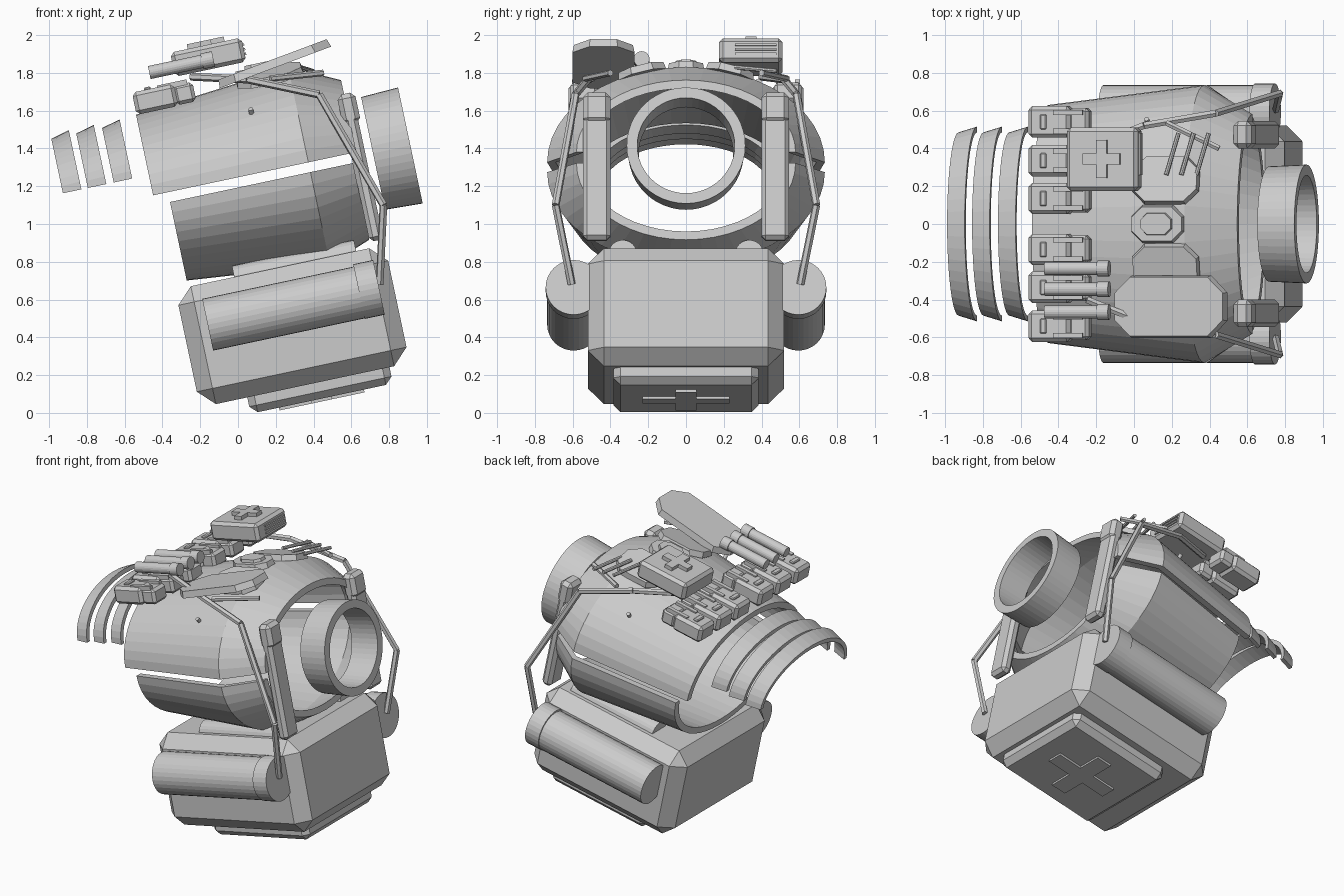
import bpy, bmesh
from math import cos, sin, pi, radians
from mathutils import Matrix, Vector

if "Cube" in bpy.data.objects:
    bpy.data.objects.remove(bpy.data.objects["Cube"], do_unlink=True)

# The whole suit leans: parts are built level, then tilted about y
TILT = Matrix.Rotation(radians(-12), 4, 'Y')
SIDES = ((-1, "right"), (1, "left"))   # -y side and +y side
SIDES = ((-1, "front"), (1, "back"))


def finish(bm, name, matrix=TILT):
    bmesh.ops.recalc_face_normals(bm, faces=bm.faces)
    mesh = bpy.data.meshes.new(name)
    bm.to_mesh(mesh)
    bm.free()
    ob = bpy.data.objects.new(name, mesh)
    ob.matrix_world = matrix
    bpy.context.collection.objects.link(ob)
    return ob


def box(name, x, y, z, bevel=0.0):
    """Chamfered box from (min, max) pairs."""
    bm = bmesh.new()
    size = [b - a for a, b in (x, y, z)]
    mid = [(a + b) / 2 for a, b in (x, y, z)]
    bmesh.ops.create_cube(bm, size=1, matrix=Matrix.Translation(mid) @ Matrix.Diagonal((*size, 1)))
    if bevel:
        bmesh.ops.bevel(bm, geom=bm.edges[:], offset=bevel, segments=1, affect='EDGES')
    return finish(bm, name)


def rod(name, a, b, radius, sides=24, matrix=TILT):
    """Straight cylinder between two points."""
    a, b = Vector(a), Vector(b)
    turn = (b - a).to_track_quat('Z', 'Y').to_matrix().to_4x4()
    bm = bmesh.new()
    bmesh.ops.create_cone(bm, cap_ends=True, segments=sides, radius1=radius, radius2=radius,
                          depth=(b - a).length, matrix=Matrix.Translation((a + b) / 2) @ turn)
    return finish(bm, name, matrix)


def shell(name, rings, base, sign, wall, n=24):
    """Half-ellipse shell lofted along x through (x, half width, height) rings."""
    bm = bmesh.new()
    loops = []
    for x, w, h in rings:
        arcs = []
        for t in (0, wall):
            angles = [pi * i / n for i in range(n + 1)]
            arcs.append([bm.verts.new((x, (w - t) * cos(q), base + sign * (h - t) * sin(q)))
                         for q in angles])
        loops.append(arcs[0] + arcs[1][::-1])
    count = 2 * n + 2
    for p, q in zip(loops, loops[1:]):
        for i in range(count):
            k = (i + 1) % count
            bm.faces.new((p[i], p[k], q[k], q[i]))
    for loop in (loops[0], loops[-1]):
        for i in range(n):
            bm.faces.new((loop[i], loop[i + 1], loop[count - 2 - i], loop[count - 1 - i]))
    return finish(bm, name)


def plate(name, centre, size, cut, rot=Matrix()):
    """Flat panel with cut corners and a chamfered rim."""
    hx, hy, hz = (s / 2 for s in size)
    bm = bmesh.new()
    outline = [(hx, hy - cut), (hx - cut, hy), (cut - hx, hy), (-hx, hy - cut),
               (-hx, cut - hy), (cut - hx, -hy), (hx - cut, -hy), (hx, cut - hy)]
    face = bm.faces.new([bm.verts.new((x, y, -hz)) for x, y in outline])
    top = bmesh.ops.extrude_face_region(bm, geom=[face])
    verts = [v for v in top["geom"] if isinstance(v, bmesh.types.BMVert)]
    bmesh.ops.translate(bm, verts=verts, vec=(0, 0, 2 * hz))
    for v in verts:
        v.co.x *= 1 - 0.4 * hz / hx
        v.co.y *= 1 - 0.4 * hz / hy
    bm.transform(Matrix.Translation(centre) @ rot)
    return finish(bm, name)


def cross(name, x, y, span, arm, z):
    """Plus-shaped raised panel."""
    s, a = span / 2, arm / 2
    bm = bmesh.new()
    pts = [(s, a), (a, a), (a, s), (-a, s), (-a, a), (-s, a),
           (-s, -a), (-a, -a), (-a, -s), (a, -s), (a, -a), (s, -a)]
    face = bm.faces.new([bm.verts.new((x + p, y + q, z[0])) for p, q in pts])
    top = bmesh.ops.extrude_face_region(bm, geom=[face])
    bmesh.ops.translate(bm, vec=(0, 0, z[1] - z[0]),
                        verts=[v for v in top["geom"] if isinstance(v, bmesh.types.BMVert)])
    return finish(bm, name)


# Torso shells
shell("chest_shell", [(-.2, .63, .436), (.64, .735, .515), (.9, .58, .39)], 1.22, 1, .045)
shell("back_shell", [(-.12, .63, .425), (.64, .735, .5), (.87, .58, .415)], 1.167, -1, .045)

# Waist bands
for i, x in enumerate((-.665, -.53, -.39)):
    shell(f"waist_band_{i + 1}", [(x, .485, .295), (x + .1, .515, .32)], 1.33, 1, .03)

# Neck collar
bm = bmesh.new()
profile = [(.985, .305), (1.187, .314), (1.187, .258), (.985, .25)]
rings = [[bm.verts.new((x, r * cos(q), 1.195 + r * sin(q))) for x, r in profile]
         for q in (2 * pi * i / 48 for i in range(48))]
for i, ring in enumerate(rings):
    following = rings[(i + 1) % 48]
    for k in range(4):
        m = (k + 1) % 4
        bm.faces.new((ring[k], ring[m], following[m], following[k]))
finish(bm, "neck_collar")

# Backpack
box("backpack", (-.19, .945), (-.52, .52), (.07, .708), .085)
box("backpack_plate", (.065, .835), (-.385, .385), (-.018, .12), .038)
cross("backpack_cross", .448, 0, .46, .11, (-.033, -.01))

for s, side in SIDES:
    # Canisters and small tubes on the pack
    y = s * .595
    rod(f"{side}_canister", (-.06, y, .49), (.77, y, .49), .14, 32)
    rod(f"{side}_canister_cap", (.76, y, .495), (.868, y, .495), .148, 32)
    rod(f"{side}_pack_tube", (.13, s * .335, .693), (.79, s * .335, .693), .075)

    # Shoulder bars beside the neck
    ys = sorted((s * .4, s * .545))
    box(f"{side}_shoulder_bar", (.87, .945), ys, (.74, 1.5), .022)
    box(f"{side}_shoulder_bar_cap", (.86, .957), ys, (1.37, 1.535), .025)

    # Harness struts
    path = [(-.25, s * .4, 1.78), (.05, s * .52, 1.765), (.43, s * .585, 1.685),
            (.77, s * .69, 1.1), (.75, s * .605, .68)]
    for i, (a, b) in enumerate(zip(path, path[1:])):
        rod(f"{side}_harness_{i + 1}", a, b, .021, 6, Matrix())
    rod(f"{side}_harness_brace", (.17, s * .535, 1.77), (.45, s * .4, 1.8), .017, 6, Matrix())

    # Chest panels and rivets
    plate(f"{side}_chest_panel", (.535, s * .235, 1.715), (.36, .26, .04), .07,
          Matrix.Rotation(radians(-14 * s), 4, 'X'))
    rod(f"{side}_rivet", (.4, s * .53, 1.53), (.4, s * .555, 1.56), .013, 12)

    # Belt pouches
    for i, mid in enumerate((.135, .335, .54)):
        y = s * mid
        tag = f"{side}_pouch_{i + 1}"
        box(tag, (-.197, .03), (y - .083, y + .083), (1.655, 1.775), .02)
        box(tag + "_flap", (.02, .128), (y - .073, y + .073), (1.66, 1.765), .018)
        box(tag + "_clip", (-.13, -.095), (y - .04, y + .04), (1.76, 1.788), .006)
        for e in (-1, 1):
            band = y + e * .05
            box(tag + "_strap", (-.06, .1), (band - .014, band + .014), (1.755, 1.784))

# Chest medallion
plate("medallion", (.497, 0, 1.745), (.29, .2, .05), .06)
plate("medallion_inset", (.497, 0, 1.778), (.17, .12, .022), .035)

# Medical case
box("medical_case", (.045, .43), (.175, .51), (1.81, 1.94), .02)
cross("medical_cross", .24, .343, .2, .058, (1.935, 1.965))
for i in range(3):
    z = 1.845 + .025 * i
    box(f"case_vent_{i + 1}", (.42, .438), (.26, .48), (z, z + .012))

# Raised panel
plate("raised_panel", (.571, -.437, 1.77), (.63, .33, .045), .09,
      Matrix.Rotation(radians(-8.5), 4, 'Y'))

# Cartridges
for i, y in enumerate((-.235, -.345, -.465)):
    rod(f"cartridge_{i + 1}", (-.085, y, 1.86), (.21, y, 1.86), .035, 20)
    rod(f"cartridge_cap_{i + 1}", (.2, y, 1.86), (.262, y, 1.86), .042, 20)

# Slanted pins
for i in range(3):
    x = .17 + .08 * i
    rod(f"pin_{i + 1}", (x, .26, 1.83), (x + .065, .48, 1.81), .012, 8, Matrix())
